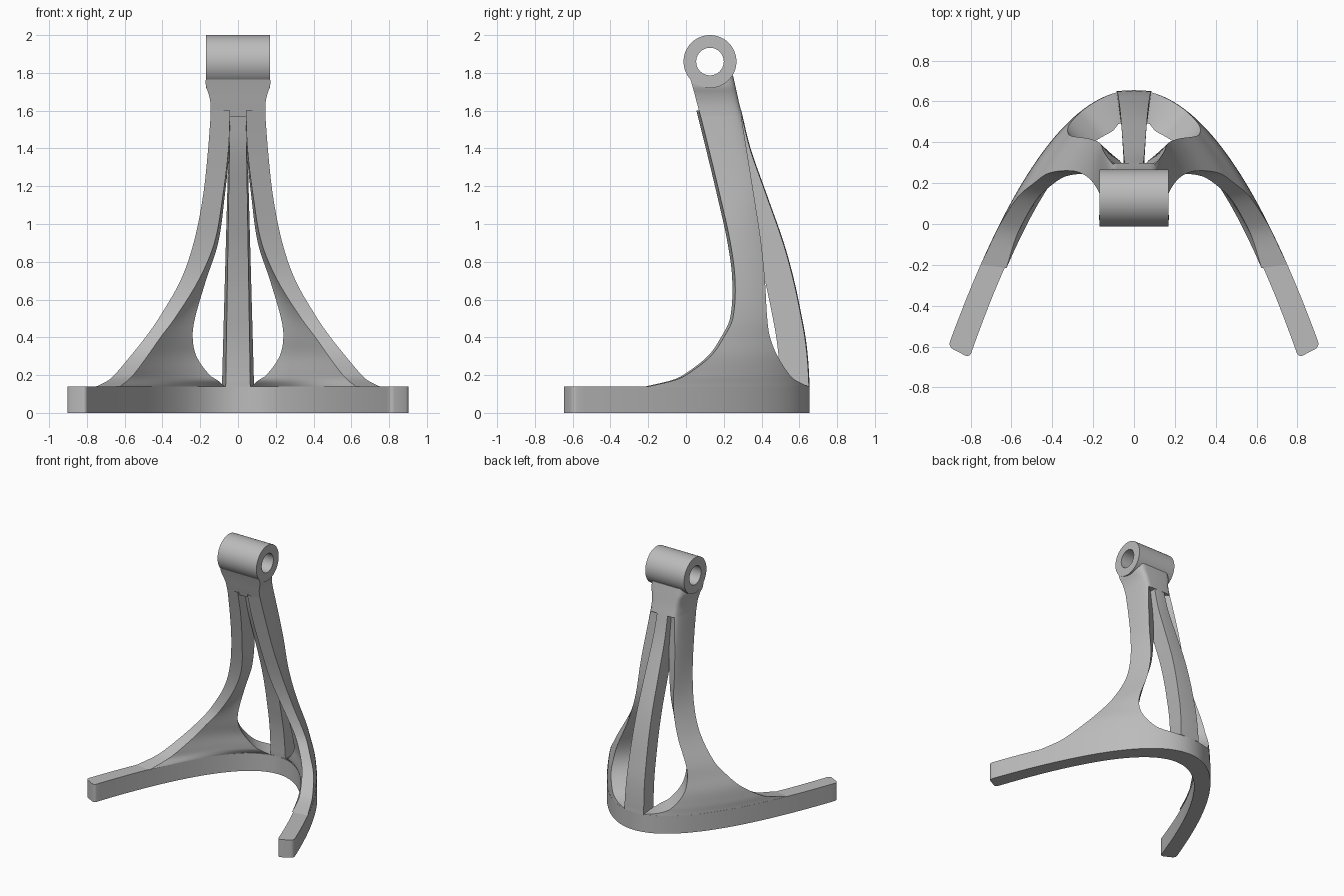
import bpy, bmesh, math
from mathutils import Vector

cube = bpy.data.objects.get("Cube")
if cube:
    bpy.data.objects.remove(cube)

grey = bpy.data.materials.new("satin_grey")
grey.use_nodes = True
COLOUR = (0.5, 0.5, 0.5, 1)
grey.diffuse_color = COLOUR
grey.node_tree.nodes["Principled BSDF"].inputs["Base Color"].default_value = COLOUR


def loft(name, rings, caps=True, closed=False, round_ends=0):
    """Skin equal-length rings of points into one object."""
    bm = bmesh.new()
    rows = [[bm.verts.new(p) for p in ring] for ring in rings]
    n = len(rows[0])
    pairs = list(zip(rows, rows[1:]))
    if closed:
        pairs.append((rows[-1], rows[0]))
    for a, b in pairs:
        for i in range(n):
            j = (i + 1) % n
            bm.faces.new((a[i], a[j], b[j], b[i]))
    if caps and not closed:
        ends = [bm.faces.new(rows[0]), bm.faces.new(rows[-1])]
        if round_ends:
            upright = [e for f in ends for e in f.edges
                       if abs(e.verts[0].co.z - e.verts[1].co.z) > 0.05]
            bmesh.ops.bevel(bm, geom=upright, offset=round_ends, segments=4,
                            profile=0.5, affect='EDGES')
    bmesh.ops.recalc_face_normals(bm, faces=bm.faces)
    mesh = bpy.data.meshes.new(name)
    bm.to_mesh(mesh)
    bm.free()
    mesh.materials.append(grey)
    ob = bpy.data.objects.new(name, mesh)
    bpy.context.collection.objects.link(ob)
    bpy.ops.object.select_all(action='DESELECT')
    ob.select_set(True)
    bpy.context.view_layer.objects.active = ob
    bpy.ops.object.shade_smooth_by_angle(angle=math.radians(32))
    return ob


def sample(table, z):
    """Smooth cubic interpolation of table rows keyed by their first value."""
    k = max(i for i in range(len(table) - 1) if i == 0 or table[i][0] <= z)
    a, b = table[k], table[k + 1]
    p, q = table[max(k - 1, 0)], table[min(k + 2, len(table) - 1)]
    h = b[0] - a[0]
    t = (z - a[0]) / h
    out = []
    for c in range(1, len(a)):
        ma = (b[c] - p[c]) / (b[0] - p[0]) * h
        mb = (q[c] - a[c]) / (q[0] - a[0]) * h
        out.append(a[c] * (1 + 2 * t) * (1 - t) ** 2 + ma * t * (1 - t) ** 2
                   + b[c] * t * t * (3 - 2 * t) + mb * t * t * (t - 1))
    return out


# Frame outline by height: z, spine back, leg front, leg half width,
# inner half width, leg back, window half width, cut depth, squareness
FRAME = [
    (.14, .655, -.2, .75, .624, .648, .07, .15, .5),
    (.17, .653, -.07, .69, .585, .585, .105, .13, .5),
    (.2, .652, 0, .655, .555, .55, .15, .12, .5),
    (.3, .645, .13, .57, .48, .485, .22, .1, .5),
    (.4, .633, .2, .49, .41, .445, .24, .1, .5),
    (.5, .615, .248, .42, .335, .43, .228, .1, .48),
    (.7, .573, .26, .305, .21, .418, .17, .09, .46),
    (.9, .518, .235, .235, .125, .398, .105, .07, .38),
    (1.15, .43, .18, .185, .08, .36, .07, .05, .16),
    (1.4, .342, .12, .158, .05, .32, .045, .05, .1),
    (1.6, .293, .07, .143, .042, .288, .042, .05, .1),
]
STEPS = 56
HEIGHTS = [.14 + 1.46 * (i / STEPS) ** 1.5 for i in range(STEPS + 1)]


def outer_side(front, back, width, power, stop, n):
    """Points along the bowed outer side, front edge to back edge."""
    pts = []
    for i in range(n + 1):
        s = stop + (1 - stop) * (1 - i / n) ** 2
        pts.append((width * s ** power, back - s * (back - front)))
    return pts


def leg_ring(z, side, n=16):
    back, front, width, inner, leg_back, window, cut, power = sample(FRAME, z)
    stop = max((back - leg_back) / (back - front), 0.001)
    pts = outer_side(front, back, width, power, stop, n)
    y0, y1 = leg_back - cut, front - .015
    for i in range(n + 1):
        t = (i / n) ** 2
        x = math.sqrt(window ** 2 + (inner ** 2 - window ** 2) * t)
        pts.append((x, y0 + (y1 - y0) * t))
    return [(side * x, y, z) for x, y in pts]


# Curved foot with rounded tips
foot = []
for i in range(-40, 41):
    u = i / 40
    ox, oy = .91 * u, .655 - 1.255 * u * u
    ix, iy = .805 * u, .5 - 1.155 * u * u
    foot.append([(ox, oy, 0), (ox, oy, .14), (ix, iy, .14), (ix, iy, 0)])
loft("curved_foot", foot, round_ends=.025)

# Side legs sweeping up from the foot
for name, side in (("left_leg", 1), ("right_leg", -1)):
    loft(name, [leg_ring(z, side) for z in HEIGHTS], caps=False)

# Central spine at the back
spine = []
for z in HEIGHTS:
    y = sample(FRAME, z)[0]
    t = (z - .14) / 1.46
    wide, slim = .085 - .04 * t, .065 - .023 * t
    spine.append([(-wide, y - .004, z), (0, y, z), (wide, y - .004, z),
                  (slim, y - .155, z), (-slim, y - .155, z)])
loft("back_spine", spine, caps=False)

# Solid neck flaring into the hub: z, front, back, half width
NECK = [(1.57, .077, .3, .145), (1.64, .058, .282, .146), (1.69, .045, .271, .156),
        (1.73, .034, .262, .17), (1.785, .018, .25, .17)]
neck = []
for i in range(17):
    z = 1.57 + .215 * i / 16
    front, back, width = sample(NECK, z)
    half = outer_side(front, back, width, .1, .002, 16)
    neck.append([(x, y, z) for x, y in half] + [(-x, y, z) for x, y in reversed(half)])
loft("neck", neck)

# Bored hub on top
hub = []
for i in range(72):
    a = math.tau * i / 72
    hub.append([Vector((x, .127 + r * math.cos(a), 1.86 + r * math.sin(a)))
                for x, r in ((-.17, .14), (.17, .14), (.17, .073), (-.17, .073))])
loft("hub", hub, closed=True)
